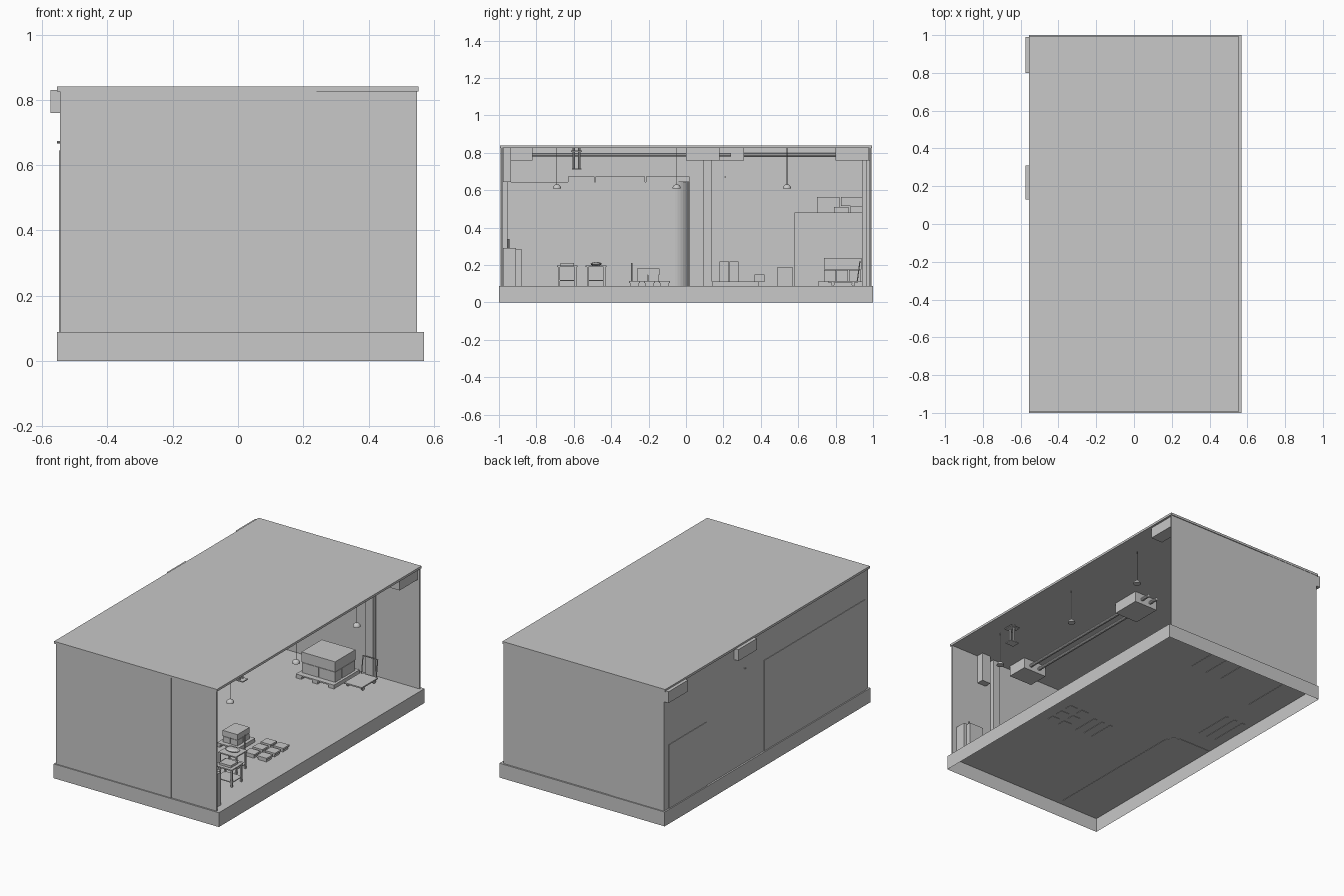
import bpy, bmesh, math
from mathutils import Vector

old = bpy.data.objects.get("Cube")
if old:
    bpy.data.objects.remove(old, do_unlink=True)

mat = bpy.data.materials.new("plain_grey")
mat.use_nodes = True
GREY = (0.58, 0.58, 0.58, 1)
mat.diffuse_color = GREY
mat.node_tree.nodes["Principled BSDF"].inputs["Base Color"].default_value = GREY

FLOOR = 0.088
CEIL = 0.826


def finish(name, bm):
    bmesh.ops.recalc_face_normals(bm, faces=bm.faces[:])
    mesh = bpy.data.meshes.new(name)
    bm.to_mesh(mesh)
    bm.free()
    mesh.materials.append(mat)
    ob = bpy.data.objects.new(name, mesh)
    bpy.context.collection.objects.link(ob)
    return ob


def add_box(bm, xs, ys, zs):
    new = bmesh.ops.create_cube(bm, size=1)["verts"]
    for v in new:
        v.co = Vector([lo + (c + 0.5) * (hi - lo)
                       for c, (lo, hi) in zip(v.co, (xs, ys, zs))])


def boxes(name, *parts):
    bm = bmesh.new()
    for part in parts:
        add_box(bm, *part)
    return finish(name, bm)


def rod(name, a, b, radius, sides=10):
    a, b = Vector(a), Vector(b)
    bm = bmesh.new()
    bmesh.ops.create_cone(bm, cap_ends=True, segments=sides, radius1=radius,
                          radius2=radius, depth=(b - a).length)
    ob = finish(name, bm)
    ob.location = (a + b) / 2
    ob.rotation_euler = (b - a).to_track_quat("Z", "Y").to_euler()
    return ob


# Base, a shell open at the bottom
bm = bmesh.new()
add_box(bm, (-0.555, 0.57), (-1, 1), (0, FLOOR))
bm.faces.ensure_lookup_table()
under = [f for f in bm.faces if f.calc_center_median().z < 0.001]
bmesh.ops.delete(bm, geom=under, context="FACES_ONLY")
finish("base_slab", bm)

# Shell with one open side
boxes("roof", ((-0.555, 0.553), (-0.995, 0.995), (CEIL, 0.84)))
boxes("right_wall", ((-0.545, -0.535), (-0.99, 0.99), (FLOOR, CEIL)))
boxes("front_wall", ((-0.545, 0.24), (-0.993, -0.98), (FLOOR, CEIL)),
      ((0.24, 0.548), (-0.99, -0.98), (FLOOR, CEIL)))
boxes("back_wall", ((-0.545, -0.18), (0.98, 0.993), (FLOOR, CEIL)),
      ((-0.18, 0.548), (0.98, 0.99), (FLOOR, CEIL)))
for side, y in (("front", -0.968), ("back", 0.955)):
    boxes(side + "_post", ((0.21, 0.26), (y - 0.013, y + 0.013), (FLOOR, CEIL)))
boxes("side_column", ((-0.535, -0.48), (0.09, 0.14), (FLOOR, CEIL)))

# Inner room with one rounded corner
R = 0.08
bm = bmesh.new()
outline = [(-0.548, 0.02), (-0.548, -0.96), (-0.27, -0.96)]
for i in range(9):
    t = math.radians(i * 90 / 8)
    outline.append((-0.27 - R + R * math.cos(t), 0.02 - R + R * math.sin(t)))
face = bm.faces.new([bm.verts.new((x, y, FLOOR - 0.002)) for x, y in outline])
grown = bmesh.ops.extrude_face_region(bm, geom=[face])["geom"]
for v in grown:
    if isinstance(v, bmesh.types.BMVert):
        v.co.z = 0.645
finish("inner_room", bm)
boxes("room_top_rail", *[((-0.3, -0.265), (a, b), (0.645, 0.673))
                         for a, b in ((-0.63, -0.49), (-0.485, -0.22), (-0.215, 0.02))])

# Store room with cartons on top
boxes("store_room", ((-0.548, -0.38), (0.58, 0.95), (FLOOR - 0.002, 0.48)))
boxes("store_cartons", ((-0.52, -0.42), (0.7, 0.82), (0.48, 0.565)),
      ((-0.52, -0.42), (0.83, 0.95), (0.515, 0.565)),
      ((-0.5, -0.4), (0.79, 0.87), (0.48, 0.51)),
      ((-0.5, -0.4), (0.88, 0.95), (0.48, 0.515)))

# Air units and the pipes joining them
boxes("outer_air_units", ((-0.575, -0.5), (0.13, 0.31), (0.76, 0.83)),
      ((-0.575, -0.5), (0.8, 0.99), (0.76, 0.83)))
boxes("ceiling_air_units", ((-0.02, 0.14), (-0.95, -0.82), (0.76, CEIL)),
      ((-0.02, 0.14), (0, 0.18), (0.76, CEIL)),
      ((0.46, 0.54), (0.8, 0.975), (0.76, CEIL)))
for x in (0.03, 0.09):
    rod("ceiling_pipe", (x, -0.82, 0.79), (x, 0, 0.79), 0.01)
    rod("pipe_end", (x, 0.18, 0.79), (x, 0.24, 0.79), 0.01)
rod("wall_pipe", (-0.52, 0.31, 0.79), (-0.52, 0.8, 0.79), 0.01)
rod("wall_stub", (-0.555, 0.21, 0.67), (-0.52, 0.21, 0.67), 0.004)

# Hanging lamps
for y in (-0.69, -0.05, 0.54):
    bm = bmesh.new()
    bmesh.ops.create_uvsphere(bm, u_segments=16, v_segments=10, radius=0.022)
    low = [v for v in bm.verts if v.co.z < -0.001]
    bmesh.ops.delete(bm, geom=low, context="VERTS")
    bmesh.ops.holes_fill(bm, edges=bm.edges[:])
    lamp = finish("lamp_shade", bm)
    lamp.location = (0.43, y, 0.61)
    for p in lamp.data.polygons:
        p.use_smooth = abs(p.normal.z) < 0.99
    rod("lamp_cord", (0.43, y, 0.63), (0.43, y, CEIL), 0.0015, 6)

# Ceiling bracket
for y in (-0.6, -0.57):
    rod("bracket_tube", (0.43, y, 0.71), (0.43, y, CEIL), 0.007)
boxes("bracket_plate", ((0.4, 0.46), (-0.615, -0.555), (0.805, 0.812)),
      ((0.4, 0.46), (-0.61, -0.56), (0.71, 0.716)))

# Work tables
def table(x, y, w, d):
    legs = [((x + i * (w - 0.005) - 0.005, x + i * (w - 0.005) + 0.005),
             (y + j * (d - 0.005) - 0.005, y + j * (d - 0.005) + 0.005),
             (FLOOR, 0.19)) for i in (-1, 1) for j in (-1, 1)]
    boxes("work_table", ((x - w, x + w), (y - d - 0.006, y + d + 0.006), (0.19, 0.197)),
          ((x - w, x + w), (y - d, y + d), (0.115, 0.12)), *legs)


table(0.38, -0.635, 0.06, 0.05)
table(0.3, -0.48, 0.06, 0.05)
boxes("table_box", ((0.34, 0.42), (-0.67, -0.6), (0.197, 0.21)))
bm = bmesh.new()
bmesh.ops.create_uvsphere(bm, u_segments=14, v_segments=8, radius=1)
bmesh.ops.scale(bm, vec=(0.045, 0.03, 0.01), verts=bm.verts)
finish("oval_item", bm).location = (0.3, -0.48, 0.206)


# Pallets of cartons
def pallet(name, x, y, w, d):
    slats = [((x + i * w * 0.85 - w * 0.14, x + i * w * 0.85 + w * 0.14),
              (y - d, y + d), (FLOOR - 0.002, 0.104)) for i in (-1, 0, 1)]
    boxes(name, ((x - w, x + w), (y - d, y + d), (0.104, 0.112)), *slats)


def stack(name, x, y, size, nx, ny, levels):
    sx, sy, sz = size
    bm = bmesh.new()
    for k in range(levels):
        grow = 0.004 * k
        for i in range(nx):
            for j in range(ny):
                a, b = x + (i - nx / 2) * sx, y + (j - ny / 2) * sy
                add_box(bm, (a + 0.003 - grow, a + sx - 0.001), (b + 0.003, b + sy - 0.001 + grow),
                        (0.112 + k * sz, 0.112 + (k + 1) * sz - 0.002))
    finish(name, bm)


pallet("large_pallet", 0.03, 0.83, 0.13, 0.125)
stack("large_cartons", 0.03, 0.835, (0.115, 0.066, 0.064), 2, 3, 2)
pallet("small_pallet", 0.13, -0.205, 0.07, 0.085)
stack("small_cartons", 0.13, -0.205, (0.05, 0.06, 0.036), 2, 2, 2)
pallet("wall_pallet", -0.44, 0.265, 0.07, 0.125)
boxes("wall_cartons", ((-0.5, -0.4), (0.18, 0.23), (0.112, 0.22)),
      ((-0.5, -0.4), (0.232, 0.28), (0.112, 0.22)),
      ((-0.48, -0.4), (0.365, 0.42), (0.11, 0.15)))
boxes("crate", ((-0.5, -0.4), (0.49, 0.57), (FLOOR, 0.19)))

# Low trays in a grid
for i in range(2):
    for j in range(3):
        x, y = 0.29 + i * 0.085, -0.275 + j * 0.08
        boxes("floor_tray", ((x - 0.034, x + 0.034), (y - 0.03, y + 0.03), (0.103, 0.114)),
              ((x - 0.028, x + 0.028), (y - 0.024, y + 0.024), (FLOOR - 0.002, 0.103)))
rod("tool_handle", (0.25, -0.29, FLOOR), (0.25, -0.29, 0.21), 0.004, 8)

# Flat cart with a handle
boxes("cart_deck", ((0.19, 0.31), (0.76, 0.92), (0.108, 0.116)))
for x in (0.2, 0.3):
    rod("cart_handle_post", (x, 0.915, 0.11), (x, 0.93, 0.22), 0.003, 8)
    for y in (0.785, 0.895):
        rod("cart_wheel", (x - 0.005, y, 0.098), (x + 0.005, y, 0.098), 0.01)
rod("cart_handle_bar", (0.2, 0.93, 0.22), (0.3, 0.93, 0.22), 0.003, 8)

# Cabinets in the front corner
boxes("corner_cabinets", ((0.38, 0.52), (-0.978, -0.91), (FLOOR, 0.29)),
      ((0.4, 0.5), (-0.91, -0.88), (FLOOR, 0.285)))
rod("cabinet_bottle", (0.45, -0.95, 0.29), (0.45, -0.95, 0.34), 0.006)
boxes("wall_duct", ((0.3, 0.36), (-0.978, -0.935), (0.645, CEIL)))
